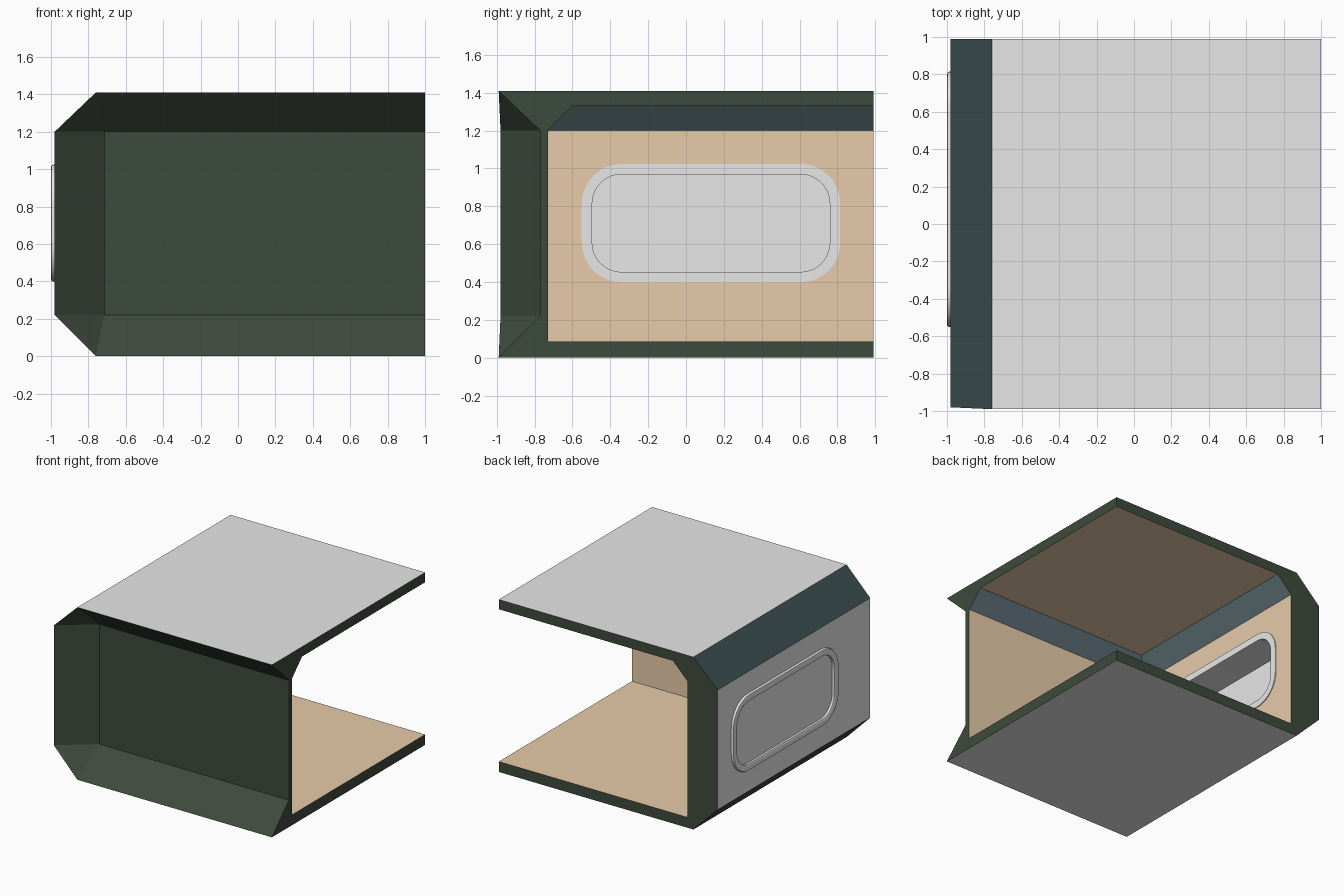
import bpy, bmesh, math

if "Cube" in bpy.data.objects:
    bpy.data.objects.remove(bpy.data.objects["Cube"])


def material(name, rgb):
    m = bpy.data.materials.new(name)
    m.diffuse_color = (*rgb, 1)
    m.use_nodes = True
    m.node_tree.nodes["Principled BSDF"].inputs["Base Color"].default_value = m.diffuse_color
    return m


GREY = material("light grey panel", (0.8, 0.8, 0.8))
GREEN = material("dark green trim", (0.048, 0.069, 0.045))
TAN = material("tan interior", (0.8, 0.6, 0.4))
TEAL = material("dark teal edge", (0.045, 0.078, 0.080))
BLUE = material("slate blue cove", (0.147, 0.216, 0.246))


def make_object(name, bm, mats):
    bmesh.ops.recalc_face_normals(bm, faces=bm.faces[:])
    me = bpy.data.meshes.new(name)
    bm.to_mesh(me)
    bm.free()
    for m in mats:
        me.materials.append(m)
    ob = bpy.data.objects.new(name, me)
    bpy.context.collection.objects.link(ob)
    return ob


# Levels: open edge, wall planes, heights
XR, YB, YF = 1.0, 0.99, -0.99
H, HI, ZC, ZS, ZF = 1.41, 1.33, 1.20, 0.22, 0.085
XO, XT, XP = -0.98, -0.76, -0.715      # outer wall, roof edge, recess edge
YP = -0.77                             # recessed front panel
XI, YI, COVE = -0.705, -0.73, 0.13     # interior wall planes, cove size

# Each point of the section becomes three corners: right end, corner, back end
SECTION = [
    # corner x, corner y, z
    ("roof", XT, YF, H), ("upper", XO, -0.98, ZC), ("lower", XO, -0.98, ZS),
    ("base", XT, YF, 0), ("ceil", XI + COVE, YI + COVE, HI),
    ("cove", XI, YI, ZC), ("floor", XI, YI, ZF),
]
bm = bmesh.new()
right, corner, back = {}, {}, {}
for key, x, y, z in SECTION:
    corner[key] = bm.verts.new((x, y, z))
    back[key] = bm.verts.new((x, YB, z))
    yr = YP if key in ("upper", "lower") else y
    right[key] = bm.verts.new((XR, yr, z))
tip = {k: bm.verts.new((XR, YB, z)) for k, z in
       (("roof", H), ("ceil", HI), ("floor", ZF), ("base", 0))}
p_up = bm.verts.new((XP, YP, ZC))
p_low = bm.verts.new((XP, YP, ZS))

MATS = [GREY, GREEN, TAN, TEAL, BLUE]


def face(mat, *verts):
    bm.faces.new(verts).material_index = MATS.index(mat)


def side(mat, a, b, ends):
    face(mat, corner[a], ends[a], ends[b], corner[b])


# Horizontal surfaces: roof, underside, ceiling, floor
for key, mat in (("roof", GREY), ("base", GREY), ("ceil", TAN), ("floor", TAN)):
    face(mat, corner[key], right[key], tip[key], back[key])
# Outer left wall and its chamfers
side(TEAL, "roof", "upper", back)
side(GREY, "upper", "lower", back)
side(GREEN, "lower", "base", back)
# Interior walls and coves
for ends in (back, right):
    side(BLUE, "ceil", "cove", ends)
    side(TAN, "cove", "floor", ends)
# Recessed front with flared surround
face(GREEN, p_up, right["upper"], right["lower"], p_low)
face(GREEN, corner["roof"], right["roof"], right["upper"], p_up)
face(GREEN, corner["base"], right["base"], right["lower"], p_low)
face(GREEN, corner["upper"], corner["lower"], p_low, p_up)
face(GREEN, corner["roof"], corner["upper"], p_up)
face(GREEN, corner["base"], corner["lower"], p_low)
# Cut ends
for ends in (back, right):
    face(GREEN, tip["roof"], *[ends[k] for k in ("roof", "upper", "lower", "base")],
         tip["base"], tip["floor"], *[ends[k] for k in ("floor", "cove", "ceil")],
         tip["ceil"])
shell = make_object("corner_shell", bm, MATS)


# Window: rounded rectangle loops in the left wall
def loop(bm, x, inset, steps=10):
    cy, cz, hy, hz, r = 0.132, 0.711, 0.683 - inset, 0.313 - inset, 0.21 - inset
    out = []
    for q, (sy, sz) in enumerate(((1, 1), (-1, 1), (-1, -1), (1, -1))):
        for i in range(steps + 1):
            a = (q + i / steps) * math.pi / 2
            out.append(bm.verts.new((x, cy + sy * (hy - r) + r * math.cos(a),
                                     cz + sz * (hz - r) + r * math.sin(a))))
    return out


def loft(bm, loops, closed):
    n = len(loops[0])
    pairs = list(zip(loops, loops[1:] + loops[:1]))
    for a, b in pairs if closed else pairs[:-1]:
        for i in range(n):
            j = (i + 1) % n
            bm.faces.new((a[i], a[j], b[j], b[i]))
    if not closed:
        bm.faces.new(loops[0])
        bm.faces.new(loops[-1])


def plate(name, x0, x1, inset):
    b = bmesh.new()
    loft(b, [loop(b, x0, inset), loop(b, x1, inset)], False)
    return make_object(name, b, [GREY])


# Opening cut through the wall
cutter = plate("window_cutter", -1.1, -0.6, 0.02)
cut = shell.modifiers.new("window_opening", "BOOLEAN")
cut.operation = "DIFFERENCE"
cut.solver = "EXACT"
cut.object = cutter
bpy.context.view_layer.objects.active = shell
bpy.ops.object.modifier_apply(modifier=cut.name)
bpy.data.objects.remove(cutter)

# Frame with softened outer lip, and the pane near the outside
b = bmesh.new()
PROFILE = ((-0.698, 0), (-0.988, 0), (-0.997, 0.005), (-1.0, 0.014),
           (-1.0, 0.044), (-0.994, 0.055), (-0.698, 0.055))
loft(b, [loop(b, x, t) for x, t in PROFILE], True)
frame = make_object("window_frame", b, [GREY])
plate("window_pane", -0.975, -0.965, 0.053)

bpy.ops.object.select_all(action="DESELECT")
frame.select_set(True)
bpy.context.view_layer.objects.active = frame
bpy.ops.object.shade_smooth_by_angle(angle=math.radians(40))
